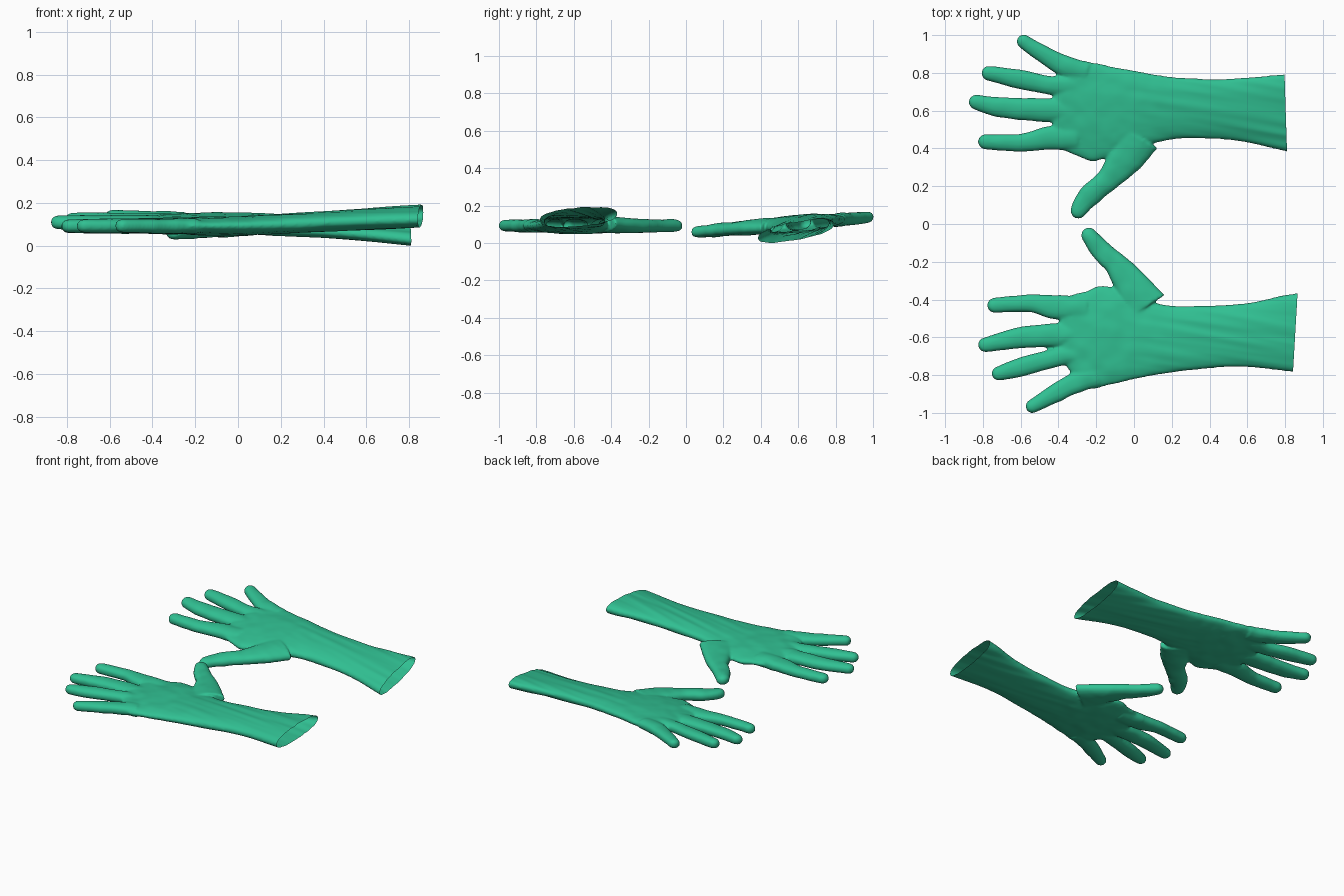
import bpy, bmesh, math
from mathutils import Vector, noise

if "Cube" in bpy.data.objects:
    bpy.data.objects.remove(bpy.data.objects["Cube"])

green = bpy.data.materials.new("green_rubber")
green.diffuse_color = (0.03, 0.53, 0.29, 1)
green.use_nodes = True
green.node_tree.nodes["Principled BSDF"].inputs["Base Color"].default_value = green.diffuse_color
SIDES = 32


def spline(keys, steps=8):
    """Catmull-Rom through tuples of any length."""
    out, n = [], len(keys)
    for i in range(n - 1):
        a, b, c, d = (keys[max(0, min(n - 1, i + k))] for k in (-1, 0, 1, 2))
        for s in range(steps):
            t = s / steps
            out.append([0.5 * (2 * q + (r - p) * t + (2 * p - 5 * q + 4 * r - u) * t * t
                        + (3 * q - p - 3 * r + u) * t ** 3) for p, q, r, u in zip(a, b, c, d)])
    return out + [list(keys[-1])]


def loft(bm, sections):
    """Each section: centre, sideways half-width vector, half height."""
    rings = []
    for c, side, h in sections:
        ring = []
        for k in range(SIDES):
            a = 2 * math.pi * k / SIDES
            s = math.sin(a)
            z = math.copysign(abs(s) ** 0.8, s) * h
            ring.append(bm.verts.new(c + side * math.cos(a) + Vector((0, 0, z))))
        rings.append(ring)
    for r0, r1 in zip(rings, rings[1:]):
        for k in range(SIDES):
            j = (k + 1) % SIDES
            bm.faces.new((r0[k], r0[j], r1[j], r1[k]))
    bm.faces.new(rings[0][::-1])
    bm.faces.new(rings[-1])


def add_body(bm, keys):
    # sleeve and palm: x, low edge y, high edge y, half height
    loft(bm, [(Vector((x, (lo + hi) / 2, 0)), Vector((0, (hi - lo) / 2, 0)), h)
              for x, lo, hi, h in spline(keys)])


def add_finger(bm, keys):
    # finger: x, y, half width; the last point is the centre of the round tip
    pts = spline(keys)
    secs = []
    for i, (x, y, w) in enumerate(pts):
        p, q = pts[max(0, i - 1)], pts[min(len(pts) - 1, i + 1)]
        d = Vector((q[0] - p[0], q[1] - p[1], 0)).normalized()
        secs.append((Vector((x, y, 0)), Vector((-d.y, d.x, 0)) * w, min(0.042, 0.024 + 0.2 * w)))
    c, side, h = secs[-1]
    for k in range(1, 7):
        a = k / 6 * math.radians(84)
        secs.append((c + d * w * math.sin(a), side * math.cos(a), h * math.cos(a) ** 0.7))
    loft(bm, secs)


def wrinkle(x, y, z, seed):
    # long folds on the sleeve, short irregular creases on the hand
    sleeve = noise.noise(Vector((x * 2.5 + seed, y * 24 + x * 4, z * 9)))
    hand = noise.noise(Vector((x * 13 + y * 7, y * 11 - x * 5 + seed, z * 9)))
    t = max(0, min(1, (x + 0.1) / 0.35))
    amp = 0.0045 if x > -0.4 else 0.002
    return amp * (sleeve * t + hand * (1 - t))


def make_glove(name, body, fingers, cuff, lie, seed):
    bm = bmesh.new()
    add_body(bm, body)
    for f in fingers:
        add_finger(bm, f)
    bmesh.ops.recalc_face_normals(bm, faces=bm.faces)
    me = bpy.data.meshes.new(name)
    bm.to_mesh(me)
    bm.free()
    ob = bpy.data.objects.new(name, me)
    bpy.context.collection.objects.link(ob)
    bpy.context.view_layer.objects.active = ob
    ob.select_set(True)

    # fuse the parts into one skin and soften the webs between the fingers
    rm = ob.modifiers.new("fuse", 'REMESH')
    rm.mode, rm.voxel_size = 'VOXEL', 0.008
    sm = ob.modifiers.new("soften", 'SMOOTH')
    sm.factor, sm.iterations = 0.5, 6
    for m in ("fuse", "soften"):
        bpy.ops.object.modifier_apply(modifier=m)

    # open cuff, wrinkles and resting tilt
    bm = bmesh.new()
    bm.from_mesh(ob.data)
    a, b = (Vector((*p, 0)) for p in cuff)
    n = Vector((b.y - a.y, a.x - b.x, 0))
    bmesh.ops.bisect_plane(bm, geom=bm.verts[:] + bm.edges[:] + bm.faces[:],
                           plane_co=a, plane_no=n, clear_outer=True)
    bm.normal_update()
    y0, (c0, c1), (s0, s1) = lie
    moved = []
    for v in bm.verts:
        x, y, z = v.co
        t = max(0, x / 0.84)
        p = v.co + v.normal * wrinkle(x, y, z, seed)
        p.z += c0 + (c1 - c0) * t + (s0 + (s1 - s0) * t) * (y - y0)
        moved.append(p)
    for v, p in zip(bm.verts, moved):
        v.co = p
    for f in bm.faces:
        f.smooth = True
    bm.to_mesh(ob.data)
    bm.free()
    ob.data.materials.clear()
    ob.data.materials.append(green)
    ob.select_set(False)
    return ob


left = make_glove(
    "glove_rear",
    [(0.90, 0.37, 0.80, 0.048), (0.80, 0.385, 0.793, 0.048), (0.6, 0.43, 0.775, 0.047),
     (0.4, 0.453, 0.767, 0.046), (0.2, 0.447, 0.777, 0.046), (0, 0.40, 0.812, 0.046),
     (-0.2, 0.335, 0.85, 0.043), (-0.3, 0.36, 0.865, 0.039), (-0.38, 0.395, 0.78, 0.034),
     (-0.43, 0.44, 0.69, 0.022)],
    [[(-0.25, 0.80, 0.06), (-0.37, 0.837, 0.055), (-0.48, 0.898, 0.046), (-0.583, 0.965, 0.038)],
     [(-0.3, 0.725, 0.06), (-0.45, 0.735, 0.049), (-0.6, 0.765, 0.051), (-0.768, 0.798, 0.039)],
     [(-0.3, 0.6, 0.06), (-0.45, 0.602, 0.063), (-0.7, 0.617, 0.054), (-0.836, 0.645, 0.039)],
     [(-0.3, 0.46, 0.07), (-0.45, 0.455, 0.062), (-0.6, 0.43, 0.047), (-0.785, 0.435, 0.040)],
     [(0.02, 0.46, 0.12), (-0.03, 0.37, 0.10), (-0.09, 0.29, 0.077), (-0.15, 0.225, 0.06),
      (-0.24, 0.145, 0.058), (-0.295, 0.07, 0.042)]],
    [(0.81, 0.385), (0.797, 0.79)], (0.6, (0.113, 0.072), (0.085, 0.19)), 3.1)

right = make_glove(
    "glove_front",
    [(0.92, -0.79, -0.36, 0.05), (0.85, -0.783, -0.367, 0.05), (0.6, -0.757, -0.417, 0.048),
     (0.4, -0.762, -0.433, 0.046), (0.2, -0.787, -0.433, 0.045), (0.05, -0.812, -0.40, 0.045),
     (-0.15, -0.857, -0.325, 0.043), (-0.25, -0.87, -0.355, 0.039), (-0.34, -0.78, -0.38, 0.034),
     (-0.39, -0.70, -0.44, 0.022)],
    [[(-0.2, -0.80, 0.06), (-0.33, -0.85, 0.054), (-0.44, -0.91, 0.046), (-0.538, -0.965, 0.036)],
     [(-0.25, -0.69, 0.06), (-0.38, -0.70, 0.05), (-0.6, -0.758, 0.05), (-0.717, -0.792, 0.037)],
     [(-0.25, -0.58, 0.06), (-0.4, -0.587, 0.062), (-0.6, -0.602, 0.056), (-0.787, -0.64, 0.039)],
     [(-0.25, -0.45, 0.07), (-0.42, -0.44, 0.063), (-0.55, -0.42, 0.047), (-0.737, -0.43, 0.040)],
     [(0.06, -0.44, 0.12), (0.01, -0.36, 0.10), (-0.05, -0.27, 0.077), (-0.10, -0.205, 0.06),
      (-0.165, -0.15, 0.056), (-0.238, -0.06, 0.042)]],
    [(0.842, -0.78), (0.866, -0.365)], (-0.58, (0.10, 0.145), (0.0, 0.08)), 8.7)

# rest the pair on the ground
low = min(v.co.z for o in (left, right) for v in o.data.vertices)
for o in (left, right):
    for v in o.data.vertices:
        v.co.z -= low
